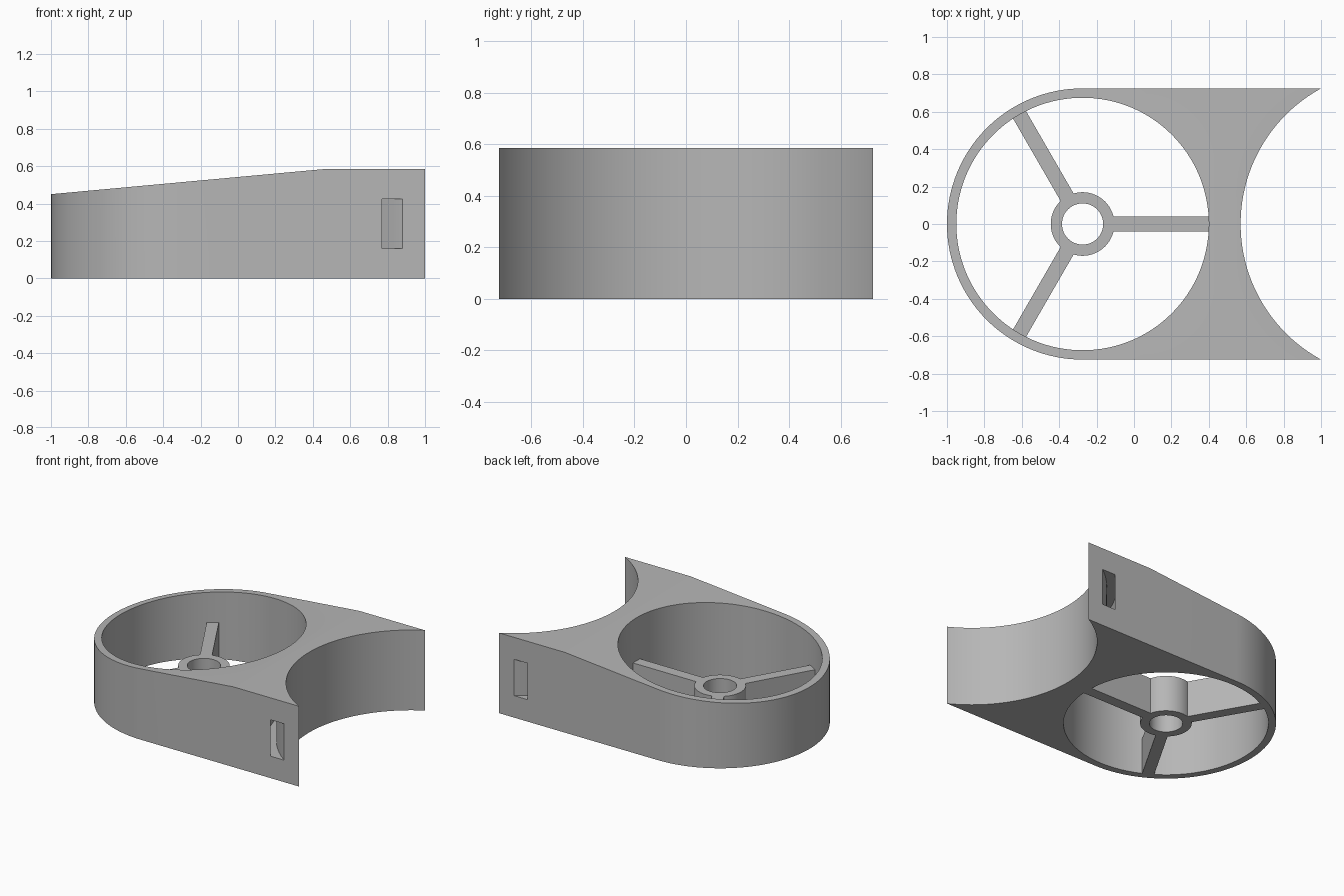
import bpy, bmesh
from math import sin, cos, radians, sqrt, asin
from mathutils import Matrix, Vector

cube = bpy.data.objects.get("Cube")
if cube:
    bpy.data.objects.remove(cube, do_unlink=True)

CX, R_OUT, R_IN = -0.275, 0.725, 0.675      # round duct
NOTCH_X, NOTCH_R = 1.396, 0.826             # concave end
HEIGHT, LOW, BEND_X = 0.585, 0.45, 0.47     # sloping top
HUB_H = 0.265

grey = bpy.data.materials.new("plain grey")
grey.use_nodes = True
colour = (0.47, 0.47, 0.47, 1)
grey.diffuse_color = colour
grey.node_tree.nodes["Principled BSDF"].inputs["Base Color"].default_value = colour


def arc(cx, r, start, end, n):
    """Points on an arc, angles in degrees."""
    step = radians(end - start) / n
    return [(cx + r * cos(radians(start) + i * step),
             r * sin(radians(start) + i * step)) for i in range(n + 1)]


def circle(cx, r, n=96):
    return arc(cx, r, 0, 360, n)[:-1]


def prism(name, outline, z0, z1):
    """Extrude a flat outline from z0 to z1."""
    bm = bmesh.new()
    face = bm.faces.new([bm.verts.new((x, y, z0)) for x, y in outline])
    out = bmesh.ops.extrude_face_region(bm, geom=[face])
    top = [g for g in out["geom"] if isinstance(g, bmesh.types.BMVert)]
    bmesh.ops.translate(bm, verts=top, vec=(0, 0, z1 - z0))
    bmesh.ops.recalc_face_normals(bm, faces=bm.faces)
    mesh = bpy.data.meshes.new(name)
    bm.to_mesh(mesh)
    bm.free()
    mesh.materials.append(grey)
    obj = bpy.data.objects.new(name, mesh)
    bpy.context.collection.objects.link(obj)
    return obj


def select(obj):
    bpy.ops.object.select_all(action="DESELECT")
    obj.select_set(True)
    bpy.context.view_layer.objects.active = obj


def cut(obj, cutter):
    """Subtract the cutter and discard it."""
    cutter.hide_render = True
    mod = obj.modifiers.new("cut", "BOOLEAN")
    mod.operation, mod.solver, mod.object = "DIFFERENCE", "EXACT", cutter
    select(obj)
    bpy.ops.object.modifier_apply(modifier=mod.name)
    bpy.data.objects.remove(cutter, do_unlink=True)


def smooth(obj):
    select(obj)
    bpy.ops.object.shade_smooth_by_angle(angle=radians(30))


# Body: half-round end, straight sides, concave end
tip = asin(R_OUT / NOTCH_R) * 57.29578
outline = arc(CX, R_OUT, 90, 270, 64) + arc(NOTCH_X, NOTCH_R, 180 + tip, 180 - tip, 64)
body = prism("duct_body", outline, 0, HEIGHT)

# Sloping top: crease across the body, then lower the round end
bm = bmesh.new()
bm.from_mesh(body.data)
bmesh.ops.bisect_plane(bm, geom=bm.verts[:] + bm.edges[:] + bm.faces[:],
                       plane_co=(BEND_X, 0, 0), plane_no=(1, 0, 0))
for v in bm.verts:
    if v.co.z > 0.1 and v.co.x < BEND_X:
        v.co.z = LOW + (HEIGHT - LOW) * (v.co.x + 1) / (BEND_X + 1)
bm.to_mesh(body.data)
bm.free()

# Round opening, and the curved strap channel running from side to side
cut(body, prism("opening_cutter", circle(CX, R_IN, 128), -0.2, 1))
channel = arc(NOTCH_X, 0.89, 115, 245, 64) + arc(NOTCH_X, 0.958, 245, 115, 64)
cut(body, prism("channel_cutter", channel, 0.16, 0.425))
smooth(body)

# Hub ring
hub = prism("hub", circle(CX, 0.17), 0, HUB_H)
cut(hub, prism("bore_cutter", circle(CX, 0.11), -0.2, 1))
smooth(hub)

# Three spokes, reaching slightly into hub and wall
for i in range(3):
    spoke = prism(f"spoke_{i + 1}", [(0.16, -0.04), (0.68, -0.04), (0.68, 0.04), (0.16, 0.04)],
                  0, HUB_H)
    spoke.data.transform(Matrix.Translation((CX, 0, 0)) @ Matrix.Rotation(radians(120 * i), 4, "Z"))
